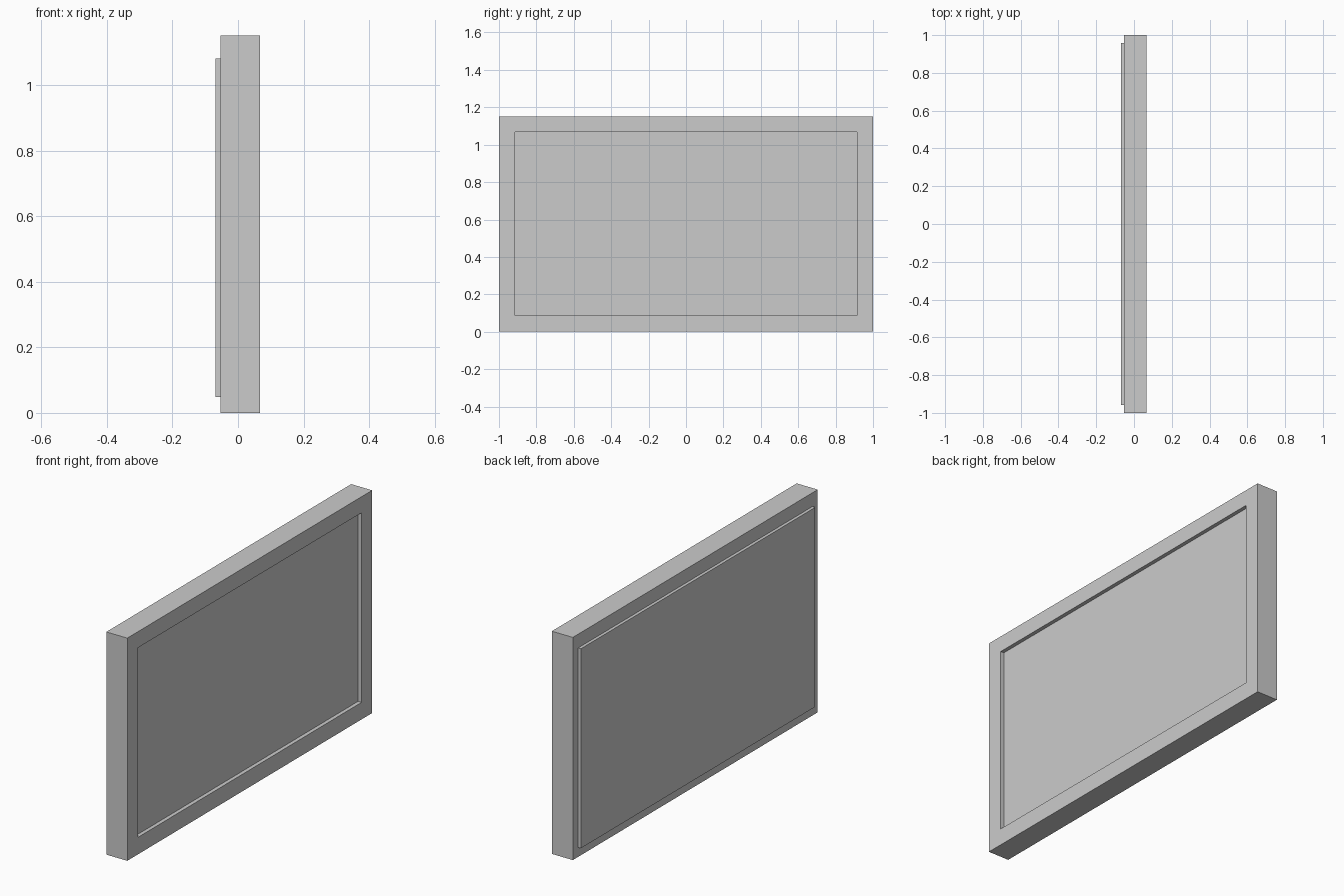
import bpy

if "Cube" in bpy.data.objects:
    bpy.data.objects.remove(bpy.data.objects["Cube"])


def box(name, x, y, z):
    """Box from (min, max) ranges on each axis."""
    bpy.ops.mesh.primitive_cube_add(
        size=1, location=[(a + b) / 2 for a, b in (x, y, z)])
    ob = bpy.context.object
    ob.name = name
    ob.scale = [b - a for a, b in (x, y, z)]
    bpy.ops.object.transform_apply(location=False, rotation=False, scale=True)
    return ob


FRAME_X = (-0.053, 0.067)      # frame depth
HALF, TOP = 1.0, 1.151         # outer size
IN_Y, LOW, HIGH = 0.913, 0.088, 1.068   # opening

# Frame: four bars, butted pinwheel-fashion at the corners
box("frame_bottom_bar", FRAME_X, (-HALF, IN_Y), (0, LOW))
box("frame_right_post", FRAME_X, (IN_Y, HALF), (0, HIGH))
box("frame_top_bar", FRAME_X, (-IN_Y, HALF), (HIGH, TOP))
box("frame_left_post", FRAME_X, (-HALF, -IN_Y), (LOW, TOP))

# Board set into the frame: recessed at the front, proud at the back
box("board_panel", (-0.069, 0.047), (-0.957, 0.957), (0.049, 1.08))
